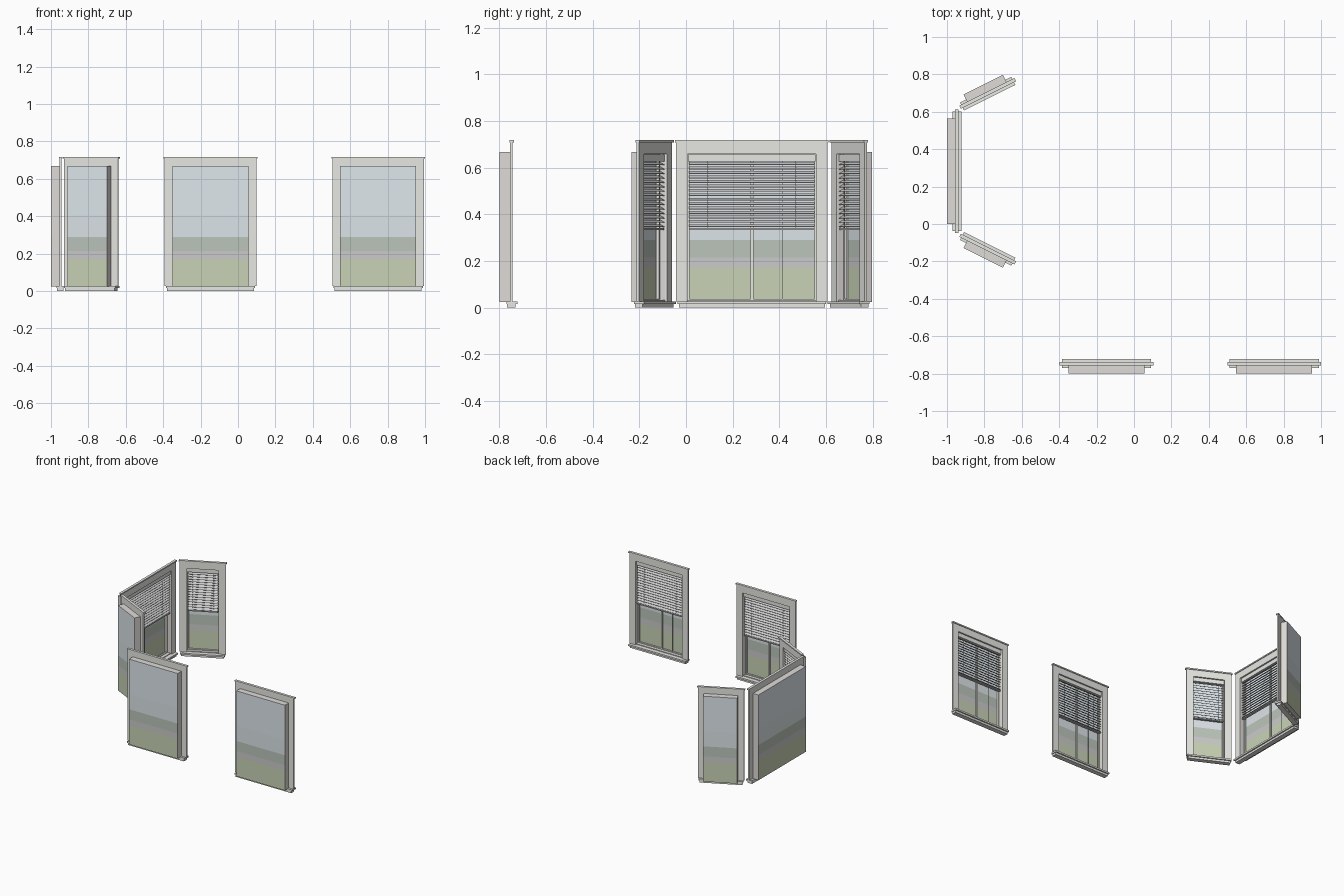
import bpy, bmesh, math
from mathutils import Matrix, Vector

if "Cube" in bpy.data.objects:
    bpy.data.objects.remove(bpy.data.objects["Cube"])


def material(name, rgb):
    m = bpy.data.materials.new(name)
    m.diffuse_color = (*rgb, 1)
    m.use_nodes = True
    m.node_tree.nodes["Principled BSDF"].inputs["Base Color"].default_value = m.diffuse_color
    return m


TRIM = material("trim_paint", (0.80, 0.80, 0.77))
REVEAL = material("reveal_paint", (0.74, 0.71, 0.68))
SLAT = material("slat_paint", (0.85, 0.85, 0.83))

# Outdoor view bands: name, bottom z, top z, colour
BANDS = [(n, a, b, material(n, c)) for n, a, b, c in [
    ("grass", 0.024, 0.172, (0.58, 0.65, 0.47)),
    ("road", 0.172, 0.215, (0.64, 0.64, 0.65)),
    ("trees", 0.215, 0.290, (0.50, 0.56, 0.50)),
    ("low_sky", 0.290, 0.405, (0.72, 0.78, 0.81)),
    ("high_sky", 0.405, 0.668, (0.74, 0.81, 0.85)),
]]


def build(name, boxes, mat, place):
    """One object from boxes (x0, x1, y0, y1, z0, z1[, tilt about x])."""
    bm = bmesh.new()
    for x0, x1, y0, y1, z0, z1, *tilt in boxes:
        m = (Matrix.Translation(((x0 + x1) / 2, (y0 + y1) / 2, (z0 + z1) / 2))
             @ Matrix.Rotation(tilt[0] if tilt else 0, 4, 'X')
             @ Matrix.Diagonal((x1 - x0, y1 - y0, z1 - z0, 1)))
        bmesh.ops.create_cube(bm, size=1, matrix=m)
    me = bpy.data.meshes.new(name)
    bm.to_mesh(me)
    bm.free()
    me.materials.append(mat)
    ob = bpy.data.objects.new(name, me)
    ob.matrix_world = place
    bpy.context.collection.objects.link(ob)
    return ob


def ring(w, t, y0, y1, z0, z1):
    """Rectangular frame of outer half width w and member width t."""
    return [(-w, -w + t, y0, y1, z0, z1), (w - t, w, y0, y1, z0, z1),
            (-w + t, w - t, y0, y1, z0, z0 + t), (-w + t, w - t, y0, y1, z1 - t, z1)]


def window(name, x, y, angle, w):
    """Window with its outer face on local y = 0 and the room towards +y."""
    place = Matrix.Translation((x, y, 0)) @ Matrix.Rotation(math.radians(angle), 4, 'Z')

    def part(label, boxes, mat=TRIM):
        build(f"{name}_{label}", boxes, mat, place)

    # Painted view outside and the reveal box that holds it
    for band, z0, z1, mat in BANDS:
        part(band, [(-w, w, 0, 0.002, z0, z1)], mat)
    part("reveal", ring(w, 0.008, 0.002, 0.046, 0.024, 0.668), REVEAL)

    # Sash frame, with a centre mullion on the wide windows
    sash = ring(w - 0.008, 0.007, 0.010, 0.022, 0.030, 0.660)
    if w > 0.15:
        sash.append((-0.0065, 0.0065, 0.011, 0.021, 0.037, 0.653))
    part("sash", sash)

    # Casing, head cap, stool and apron
    i, o = w - 0.008, w + 0.042
    part("casing", [(-o, -i, 0.045, 0.056, 0.027, 0.709),
                    (i, o, 0.045, 0.056, 0.027, 0.709),
                    (-i, i, 0.045, 0.056, 0.658, 0.709)])
    part("head_cap", [(-w - 0.047, w + 0.047, 0.043, 0.062, 0.709, 0.718)])
    part("stool", [(-w - 0.036, w + 0.036, 0.030, 0.078, 0.015, 0.027)])
    part("apron", [(-w - 0.030, w + 0.030, 0.032, 0.068, 0.0, 0.015)])

    # Half-lowered blind: head rail, tilted slats, bottom rail, cords, wand
    b = w - 0.014
    part("blind_head_rail", [(-w + 0.009, w - 0.009, 0.026, 0.046, 0.627, 0.657)])
    slats = []
    for k in range(15):
        z = 0.617 - k * 0.0190
        slats.append((-b, b, 0.026, 0.048, z - 0.001, z + 0.001, math.radians(-28)))
    part("blind_slats", slats, SLAT)
    part("blind_bottom_rail", [(-b, b, 0.028, 0.046, 0.333, 0.341)], SLAT)
    cords = [(s * b * 0.7 - 0.001, s * b * 0.7 + 0.001, 0.036, 0.038, 0.34, 0.63)
             for s in (-1, 1)]
    if w > 0.15:
        cords.append((-0.47 * w - 0.001, -0.47 * w + 0.001, 0.024, 0.026, 0.037, 0.63))
    part("blind_cords", cords, SLAT)


# Two front windows
window("front_left", -0.147, -0.80, 0, 0.203)
window("front_right", 0.749, -0.80, 0, 0.203)

# Bay: wide centre window and two angled sides
window("bay_centre", -1.0, 0.282, -90, 0.283)
window("bay_near", -0.806, -0.181, -26.5, 0.118)
window("bay_far", -0.806, 0.745, -153.5, 0.118)
